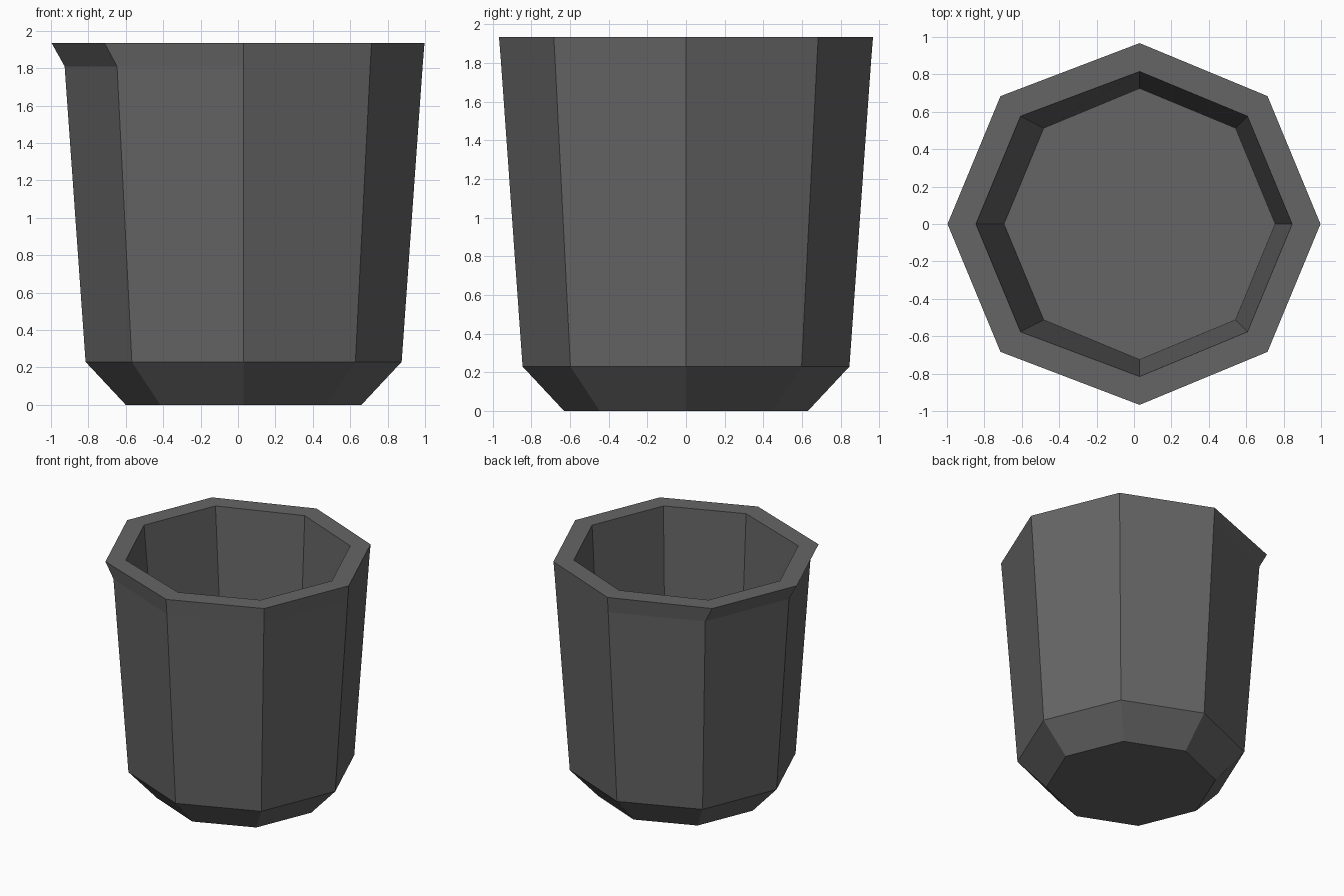
import bpy, bmesh, math

if "Cube" in bpy.data.objects:
    bpy.data.objects.remove(bpy.data.objects["Cube"])

CX = 0.03       # centre of the octagon; the spout reaches further to -x
SPOUT = 0.06    # outward pull of the three left rim corners


def ring(bm, radius, z, pull=0.0):
    verts = []
    for i in range(8):
        a = i * math.pi / 4
        shift = pull if math.cos(a) < -0.1 else 0.0
        verts.append(bm.verts.new((CX + radius * math.cos(a) - shift,
                                   radius * math.sin(a), z)))
    return verts


bm = bmesh.new()
# Rings from the foot, up the outer wall, over the rim and down inside
rings = [ring(bm, 0.63, 0.0),
         ring(bm, 0.845, 0.23),
         ring(bm, 0.957, 1.81),
         ring(bm, 0.967, 1.935, SPOUT),
         ring(bm, 0.815, 1.935, SPOUT),
         ring(bm, 0.725, 0.23)]
for low, high in zip(rings, rings[1:]):
    for i in range(8):
        j = (i + 1) % 8
        bm.faces.new((low[i], low[j], high[j], high[i]))
# Underside and inner floor
bm.faces.new(rings[0][::-1])
bm.faces.new(rings[-1])
bmesh.ops.recalc_face_normals(bm, faces=bm.faces[:])

mesh = bpy.data.meshes.new("cup_body")
bm.to_mesh(mesh)
bm.free()
cup = bpy.data.objects.new("cup_body", mesh)
bpy.context.collection.objects.link(cup)

# Single dark grey material
grey = bpy.data.materials.new("dark grey")
grey.diffuse_color = (0.13, 0.13, 0.13, 1)
grey.use_nodes = True
grey.node_tree.nodes["Principled BSDF"].inputs["Base Color"].default_value = grey.diffuse_color
mesh.materials.append(grey)
